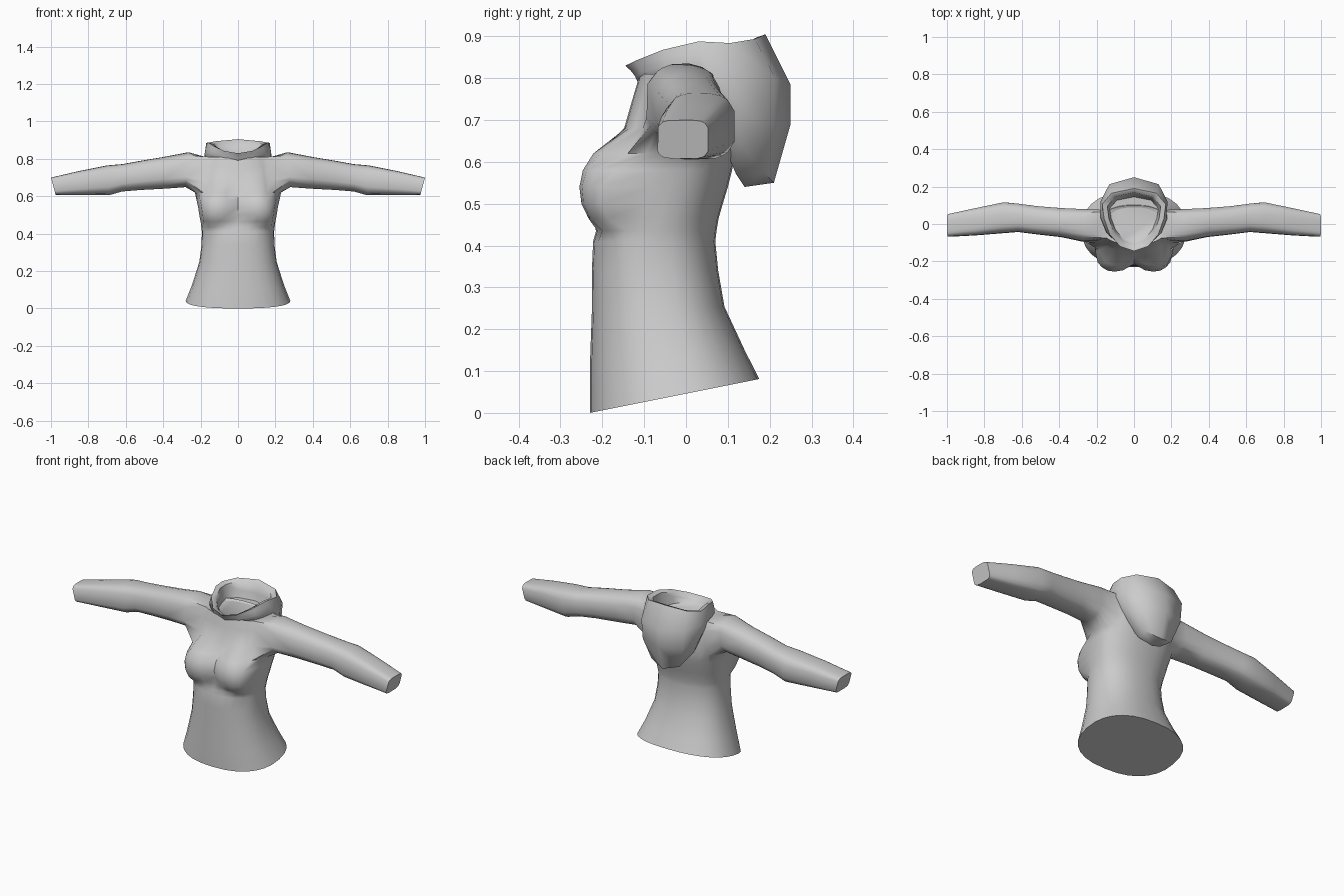
import bpy, bmesh, math

if "Cube" in bpy.data.objects:
    bpy.data.objects.remove(bpy.data.objects["Cube"])

fabric = bpy.data.materials.new("grey_fabric")
fabric.diffuse_color = (0.6, 0.6, 0.6, 1)
fabric.use_nodes = True
fabric.node_tree.nodes["Principled BSDF"].inputs["Base Color"].default_value = fabric.diffuse_color
N = 28


def spow(v, p):
    return math.copysign(abs(v) ** p, v)


def finish(bm, name, angle):
    bmesh.ops.recalc_face_normals(bm, faces=bm.faces)
    me = bpy.data.meshes.new(name)
    bm.to_mesh(me)
    bm.free()
    me.materials.append(fabric)
    ob = bpy.data.objects.new(name, me)
    bpy.context.collection.objects.link(ob)
    bpy.ops.object.select_all(action='DESELECT')
    ob.select_set(True)
    bpy.context.view_layer.objects.active = ob
    bpy.ops.object.shade_smooth_by_angle(angle=math.radians(angle))


def bridge(bm, a, b):
    for i in range(len(a)):
        j = (i + 1) % len(a)
        bm.faces.new((a[i], a[j], b[j], b[i]))


def bust(x, y, z):
    # front of the rounded chest, one ellipsoid per side
    dx = abs(x) - 0.11
    rx = 0.15 if dx < 0 else 0.105
    rz = 0.125
    s = 1 - (dx / rx) ** 2 - ((z - 0.535) / rz) ** 2
    return min(y, -0.13 - 0.125 * math.sqrt(s)) if s > 0 else y


# torso rings: height, half width, front y, back y, hem tilt
RINGS = [
    (0.04, 0.28, -0.23, 0.175, 0.2), (0.13, 0.245, -0.23, 0.14, 0.12),
    (0.25, 0.207, -0.225, 0.092, 0.03), (0.34, 0.195, -0.225, 0.077, 0),
    (0.41, 0.193, -0.222, 0.07, 0), (0.435, 0.196, -0.215, 0.073, 0),
    (0.465, 0.2, -0.205, 0.078, 0), (0.50, 0.207, -0.195, 0.088, 0),
    (0.54, 0.213, -0.185, 0.1, 0), (0.58, 0.222, -0.178, 0.11, 0),
    (0.62, 0.23, -0.168, 0.118, 0), (0.68, 0.215, -0.148, 0.12, 0),
    (0.76, 0.2, -0.125, 0.115, 0), (0.81, 0.18, -0.11, 0.1, 0),
    (0.80, 0.13, -0.09, 0.085, 0)]

bm = bmesh.new()
rings = []
for z, hw, yf, yb, tilt in RINGS:
    ring = []
    for k in range(N):
        t = 2 * math.pi * k / N
        x = hw * spow(math.sin(t), 0.85)
        y = (yf + yb) / 2 - (yb - yf) / 2 * spow(math.cos(t), 0.85)
        if math.cos(t) > 0.35:
            y = bust(x, y, z)
        ring.append(bm.verts.new((x, y, z + tilt * (y + 0.03))))
    rings.append(ring)

# torso skin, leaving an armhole on each side
LO, HI, K0, K1 = 10, 13, 4, 10
for r in range(len(rings) - 1):
    for k in range(N):
        k2 = (k + 1) % N
        side = K0 <= k < K1 or N - K1 <= k < N - K0
        if not (side and LO <= r < HI):
            bm.faces.new((rings[r][k], rings[r][k2], rings[r + 1][k2], rings[r + 1][k]))
bm.faces.new(rings[0])
bm.faces.new(rings[-1])

# sleeve rings: x at top, x at bottom, y range, z range, roundness
SLEEVE = [
    (0.265, 0.28, -0.1, 0.085, 0.648, 0.836, 0.9),
    (0.39, 0.39, -0.075, 0.09, 0.64, 0.812, 0.9),
    (0.52, 0.52, -0.06, 0.1, 0.633, 0.79, 0.85),
    (0.62, 0.62, -0.047, 0.113, 0.625, 0.772, 0.8),
    (0.70, 0.69, -0.053, 0.12, 0.605, 0.765, 0.75),
    (0.85, 0.84, -0.064, 0.088, 0.606, 0.735, 0.65),
    (1.0, 0.975, -0.07, 0.055, 0.607, 0.70, 0.5)]
for s in (1, -1):
    idx = [(LO, k) for k in range(K0, K1)] + [(r, K1) for r in range(LO, HI)]
    idx += [(HI, k) for k in range(K1, K0, -1)] + [(r, K0) for r in range(HI, LO, -1)]
    prev = [rings[r][k if s > 0 else N - k] for r, k in idx]
    angles = [math.atan2((v.co.z - 0.72) / 0.1, (v.co.y + 0.015) / 0.085) for v in prev]
    for xt, xb, y0, y1, z0, z1, p in SLEEVE:
        ring = []
        for a in angles:
            u, w = spow(math.cos(a), p), spow(math.sin(a), p)
            ring.append(bm.verts.new((s * (xb + (xt - xb) * (w + 1) / 2),
                                      (y0 + y1) / 2 + u * (y1 - y0) / 2,
                                      (z0 + z1) / 2 + w * (z1 - z0) / 2)))
        bridge(bm, prev, ring)
        prev = ring
    bm.faces.new(prev)
finish(bm, "torso_and_sleeves", 50)

# hood: half columns from front to back, each running rim to underside
HOOD = [
    [(0, -.145, .83), (0, -.132, .818), (0, -.122, .805), (0, -.115, .79), (0, -.1, .77)],
    [(.075, -.12, .842), (.078, -.115, .828), (.082, -.107, .815), (.085, -.1, .80), (.08, -.085, .78)],
    [(.13, -.055, .868), (.138, -.053, .85), (.145, -.05, .83), (.148, -.045, .81), (.13, -.04, .79)],
    [(.16, .03, .888), (.172, .03, .86), (.178, .03, .83), (.168, .03, .80), (.14, .03, .78)],
    [(.17, .105, .884), (.18, .118, .81), (.168, .128, .72), (.138, .125, .65), (.11, .09, .64)],
    [(.12, .165, .894), (.132, .213, .80), (.125, .21, .69), (.087, .185, .575), (.07, .12, .57)],
    [(0, .19, .905), (0, .25, .785), (0, .25, .69), (0, .21, .55), (0, .14, .54)]]
cols = []
for c in HOOD:
    x, y, z = c[0]
    # folded rim and inner lining
    inner = [(x * .84, .03 + (y - .03) * .86, z - .008),
             (x * .8, .03 + (y - .03) * .8, min(z - .02, .84)),
             (x * .76, .03 + (y - .03) * .72, .803)]
    cols.append(inner[::-1] + c)
cols += [[(-x, y, z) for x, y, z in c] for c in cols[-2:0:-1]]
bm = bmesh.new()
grid = [[bm.verts.new(p) for p in c] for c in cols]
rows = list(zip(*grid))
for a, b in zip(rows, rows[1:]):
    bridge(bm, a, b)
bm.faces.new(rows[0])
finish(bm, "hood", 60)
